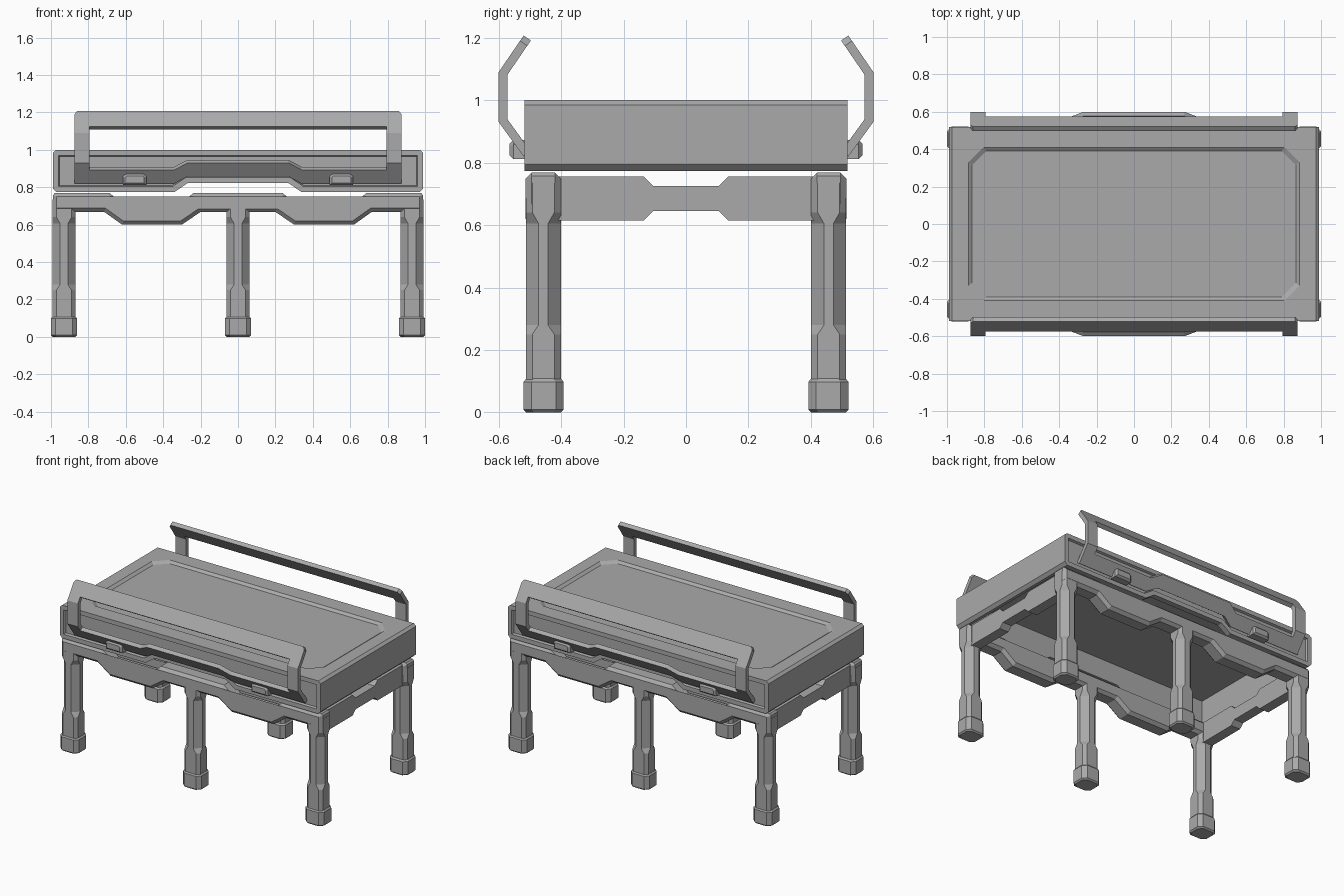
import bpy, bmesh
from mathutils import Vector

if "Cube" in bpy.data.objects:
    bpy.data.objects.remove(bpy.data.objects["Cube"])

grey = bpy.data.materials.new("grey_metal")
grey.diffuse_color = (0.4, 0.4, 0.4, 1)
grey.use_nodes = True
grey.node_tree.nodes["Principled BSDF"].inputs["Base Color"].default_value = grey.diffuse_color


def finish(bm, name, mirror=(False, False)):
    """Turn a bmesh into an object, optionally mirrored in x / y."""
    me = bpy.data.meshes.new(name)
    bm.to_mesh(me)
    bm.free()
    me.materials.append(grey)
    ob = bpy.data.objects.new(name, me)
    bpy.context.collection.objects.link(ob)
    if any(mirror):
        m = ob.modifiers.new("mirror", "MIRROR")
        m.use_axis = (mirror[0], mirror[1], False)
        m.use_mirror_merge = False
    return ob


def loft(rings):
    """Closed solid through rings with equal vertex counts."""
    bm = bmesh.new()
    vs = [[bm.verts.new(p) for p in r] for r in rings]
    n = len(vs[0])
    for a, b in zip(vs, vs[1:]):
        for i in range(n):
            j = (i + 1) % n
            bm.faces.new((a[i], a[j], b[j], b[i]))
    caps = [bm.faces.new(vs[0][::-1]), bm.faces.new(vs[-1])]
    bmesh.ops.recalc_face_normals(bm, faces=bm.faces[:])
    return bm, caps


def prism(pts, lo, hi, axis="y"):
    def ring(d):
        return [(p, d, q) if axis == "y" else (d, p, q) for p, q in pts]
    return loft([ring(lo), ring(hi)])


def inset(bm, caps, width, depth):
    for f in caps:
        bmesh.ops.inset_region(bm, faces=[f], thickness=width, depth=depth,
                               use_even_offset=True, use_boundary=True)


def octagon(cx, cy, hx, hy, c, z):
    q = [(hx, hy - c), (hx - c, hy), (c - hx, hy), (-hx, hy - c),
         (-hx, c - hy), (c - hx, -hy), (hx - c, -hy), (hx, c - hy)]
    return [(cx + x, cy + y, z) for x, y in q]


def symmetric(half):
    """Complete a right-hand profile with its left-hand reflection."""
    return half + [(-x, z) for x, z in reversed(half)]


# Table body: arched, chamfered shell with recessed long faces
body_half = [(.27, .822), (.34, .774), (.97, .774), (.99, .794),
             (.99, .985), (.972, 1.0)]
bm, caps = prism(symmetric(body_half), -.518, .518)
inset(bm, caps, .03, 0)
inset(bm, caps, .006, -.014)
body = finish(bm, "table_body")

# Cutters: hollow underside and shallow tray in the top
bm, _ = prism([(-.95, .6), (.95, .6), (.95, .96), (-.95, .96)], -.48, .48)
cavity = finish(bm, "cavity_cutter")
bm, _ = loft([octagon(0, 0, .865, .39, .075, .986),
              octagon(0, 0, .885, .41, .08, 1.0),
              octagon(0, 0, .885, .41, .08, 1.05)])
tray = finish(bm, "tray_cutter")
for cutter in (cavity, tray):
    b = body.modifiers.new("cut", "BOOLEAN")
    b.operation = "DIFFERENCE"
    b.solver = "EXACT"
    b.object = cutter
    cutter.hide_render = True
    cutter.hide_viewport = True
    cutter.display_type = "WIRE"

# Long rails with two dips each and chamfered edges
top = [(.24, .768), (.315, .705), (.61, .705), (.685, .768), (.98, .768), (.99, .757)]
bottom = [(.99, .668), (.715, .668), (.62, .60), (.30, .60), (.20, .668)]
bm, caps = prism(symmetric(top + bottom), -.457 - .037, -.457 + .037)
inset(bm, caps, .02, .02)
finish(bm, "long_rail", (False, True))

# Short rails, waisted in the middle
short = [(.105, .725), (.135, .755), (.42, .755), (.42, .615), (.135, .615), (.105, .645)]
bm, _ = prism(symmetric(short), .895, .965, "x")
finish(bm, "short_rail", (True, False))

# Legs with deeper chamfers along the shaft, and feet
shaft = [(.09, .021), (.25, .021), (.28, .041), (.605, .041), (.64, .021), (.735, .021)]
for cx, label, mir in ((.93, "corner", (True, True)), (0, "middle", (False, True))):
    bm, _ = loft([octagon(cx, -.457, .0615, .0562, c, z) for z, c in shaft])
    finish(bm, label + "_leg", mir)
    bm, _ = loft([octagon(cx, -.456, .07 - d, .064 - d, .025, z)
                  for z, d in ((0, .009), (.009, 0), (.098, 0), (.108, .008))])
    finish(bm, label + "_foot", mir)

# Guard handles: bent sheet with an opening
path = [(.82, -.52), (.93, -.6), (1.09, -.6), (1.207, -.52)]


def depth_at(z):
    for (z0, y0), (z1, y1) in zip(path, path[1:]):
        if z <= z1 + 1e-6:
            return y0 + (y1 - y0) * (z - z0) / (z1 - z0)
    return path[-1][1]


bm = bmesh.new()
cache = {}


def sheet_face(pts):
    for p in pts:
        if p not in cache:
            cache[p] = bm.verts.new((p[0], depth_at(p[1]), p[1]))
    bm.faces.new([cache[p] for p in pts])


A, B = .875, .795
# lower bar, raised in the middle
sheet_face([(-.27, .857), (.27, .857), (.27, .93), (-.27, .93)])
# upper bar
sheet_face([(-B, 1.125), (B, 1.125), (B, 1.207), (-B, 1.207)])
for s in (1, -1):
    pieces = [
        [(.27, .857), (.34, .82), (.34, .893), (.27, .93)],
        [(.34, .82), (B, .82), (B, .893), (.34, .893)],
        [(B, .82), (A, .82), (A, .93), (B, .93), (B, .893)],
        [(B, .93), (A, .93), (A, 1.09), (B, 1.09)],
        [(B, 1.09), (A, 1.09), (A, 1.19), (.86, 1.207), (B, 1.207), (B, 1.125)],
    ]
    for p in pieces:
        q = [(s * x, z) for x, z in p]
        sheet_face(q if s > 0 else q[::-1])
handle = finish(bm, "guard_handle")
sol = handle.modifiers.new("thickness", "SOLIDIFY")
sol.thickness = .028
sol.offset = -1
sol.use_even_offset = True
m = handle.modifiers.new("mirror", "MIRROR")
m.use_axis = (False, True, False)
m.use_mirror_merge = False

# Latches under the handles
latch = [(.49, .812), (.615, .812), (.615, .858), (.60, .873), (.505, .873), (.49, .858)]
bm, caps = prism(latch, -.553, -.495)
front = min(caps, key=lambda f: f.calc_center_median().y)
inset(bm, [front], .012, .012)
finish(bm, "latch", (True, True))
